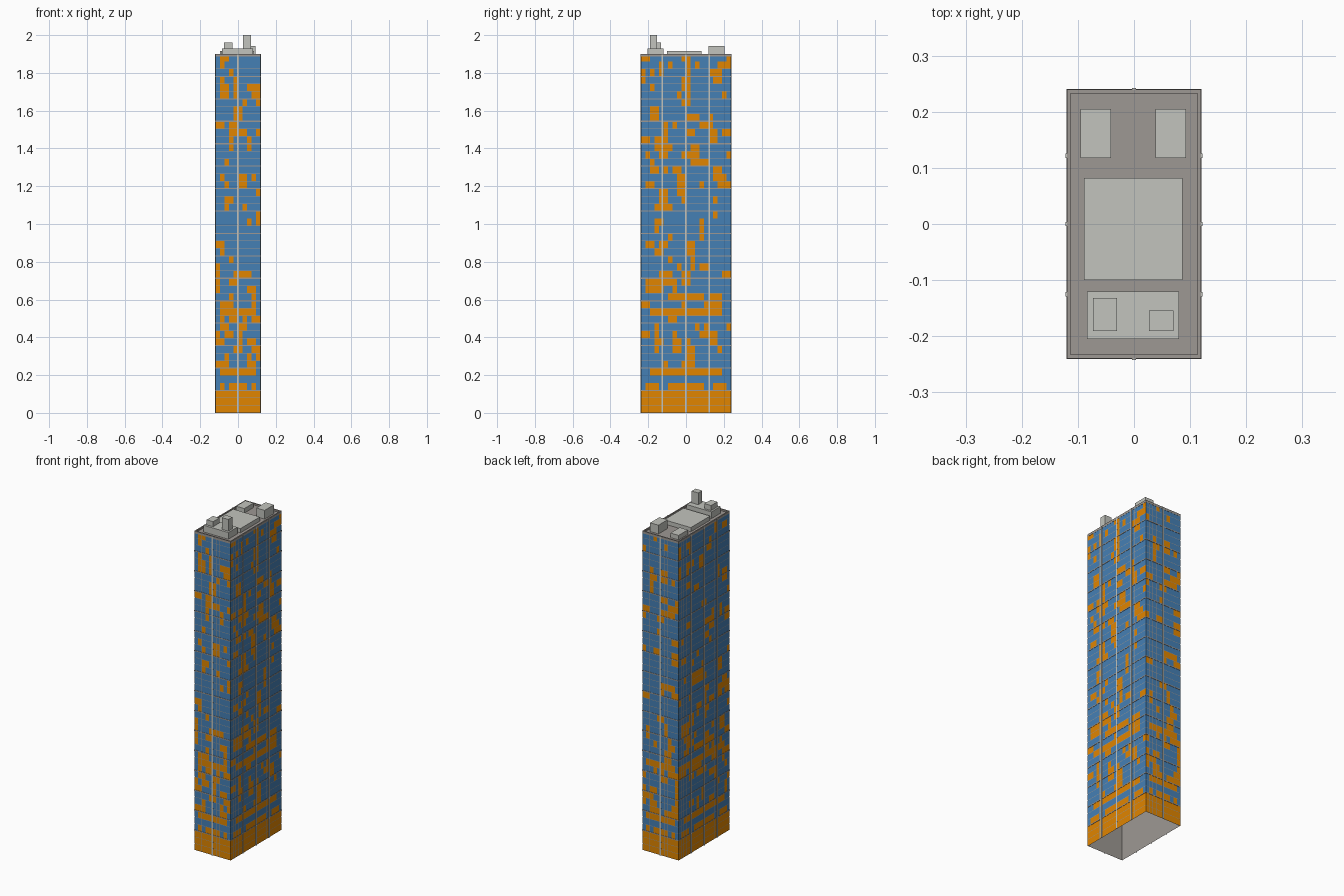
import bpy, bmesh, random
from mathutils import Vector

if "Cube" in bpy.data.objects:
    bpy.data.objects.remove(bpy.data.objects["Cube"])

random.seed(11)
HX, HY, H = 0.119, 0.239, 1.9     # half width, half depth, wall height
ROOF = 1.89
LEVELS, ROWS = 16, 48
RH = H / ROWS


def material(name, rgb):
    m = bpy.data.materials.new(name)
    m.diffuse_color = (*rgb, 1)
    m.use_nodes = True
    m.node_tree.nodes["Principled BSDF"].inputs["Base Color"].default_value = m.diffuse_color
    return m


blue = material("blue glass", (0.06, 0.215, 0.46))
orange = material("orange glass", (0.75, 0.235, 0.0))
grey = material("warm grey", (0.34, 0.315, 0.295))
light = material("light grey", (0.54, 0.55, 0.51))


def finish(name, bm, *mats):
    me = bpy.data.meshes.new(name)
    bm.to_mesh(me)
    bm.free()
    for m in mats:
        me.materials.append(m)
    ob = bpy.data.objects.new(name, me)
    bpy.context.collection.objects.link(ob)
    return ob


def add_box(bm, x0, x1, y0, y1, z0, z1, skip=None):
    vs = bmesh.ops.create_cube(bm, size=1)["verts"]
    for v in vs:
        v.co = ((x0 + x1) / 2 + v.co.x * (x1 - x0),
                (y0 + y1) / 2 + v.co.y * (y1 - y0),
                (z0 + z1) / 2 + v.co.z * (z1 - z0))
    if skip:  # drop the face pointing along skip
        bm.normal_update()
        faces = {f for v in vs for f in v.link_faces}
        bmesh.ops.delete(bm, geom=[f for f in faces if f.normal.dot(Vector(skip)) > 0.9],
                         context="FACES_ONLY")


def add_ring(bm, z0, z1, out, inn):
    """Rectangular frame round the tower; out and inn are offsets from the wall."""
    ox, oy, ix, iy = HX + out, HY + out, HX - inn, HY - inn
    for s in (-1, 1):
        add_box(bm, *sorted((s * ix, s * ox)), -oy, oy, z0, z1)
        add_box(bm, -ix, ix, *sorted((s * iy, s * oy)), z0, z1)


# Core: walls and roof, open underneath
bm = bmesh.new()
add_box(bm, -HX + .0012, HX - .0012, -HY + .0012, HY - .0012, 0, ROOF, skip=(0, 0, -1))
finish("core", bm, grey)


def lit_grid(cols):
    """Orange window pattern: full base, stripes low down, small blocks above."""
    g = [[False] * cols for _ in range(ROWS)]
    for r in range(5, ROWS):
        chance = 0.17 if r < 20 else 0.13
        for c in range(cols):
            if g[r][c] or random.random() > chance:
                continue
            w, tall = random.choice((1, 1, 2, 2)), random.choice((1, 1, 2))
            for rr in range(r, min(ROWS, r + tall)):
                for cc in range(c, min(cols, c + w)):
                    g[rr][cc] = True
    for c in range(cols):
        edge = min(c, cols - 1 - c) / cols
        for r in range(3):
            g[r][c] = True
        g[3][c] = edge >= 0.28 or 0.04 < edge < 0.17
        g[4][c] = False
        g[5][c] = edge > 0.08
        if 0.08 < edge:
            g[13][c] = True
        if cols > 10 and 0.28 < edge:
            g[15][c] = True
    return g


# Window panes on all four sides
GU, GZ = 0.0005, 0.0012
for name, n, half, dist in (("front", (0, -1), HX, HY), ("back", (0, 1), HX, HY),
                            ("right", (1, 0), HY, HX), ("left", (-1, 0), HY, HX)):
    normal = Vector((*n, 0))
    side = Vector((-n[1], n[0], 0))
    cols = round(2 * half / 0.024)
    cw = 2 * half / cols
    lit = lit_grid(cols)
    bm = bmesh.new()
    for r in range(ROWS):
        for c in range(cols):
            u0, u1 = -half + c * cw + GU, -half + (c + 1) * cw - GU
            z0, z1 = r * RH + GZ, (r + 1) * RH - GZ
            f = bm.faces.new([bm.verts.new(normal * dist + side * u + Vector((0, 0, z)))
                              for u, z in ((u0, z0), (u1, z0), (u1, z1), (u0, z1))])
            f.material_index = int(lit[r][c])
    finish(name + "_windows", bm, blue, orange)

# Floor bands
bm = bmesh.new()
for i in range(1, LEVELS):
    z = i * H / LEVELS
    add_ring(bm, z - 0.003, z + 0.003, 0.0015, 0.001)
finish("floor_bands", bm, grey)

# Parapet
bm = bmesh.new()
add_ring(bm, ROOF - 0.004, H, 0.0008, 0.006)
finish("parapet", bm, grey)

# Vertical piers
bm = bmesh.new()
for s in (-1, 1):
    add_box(bm, -.004, .004, *sorted((s * (HY - .001), s * (HY + .003))), 0, H)
    for y in (-0.125, 0, 0.122):
        add_box(bm, *sorted((s * (HX - .001), s * (HX + .003))), y - .004, y + .004, 0, H)
finish("piers", bm, light)

# Rooftop plant
for name, b in {
    "back_left_unit": (-.095, -.041, .118, .205, ROOF, 1.917),
    "back_right_unit": (.038, .093, .118, .205, ROOF, 1.942),
    "centre_deck": (-.089, .086, -.10, .082, ROOF, 1.915),
    "front_deck": (-.084, .08, -.205, -.12, ROOF, 1.93),
    "short_vent": (-.073, -.03, -.191, -.132, 1.93, 1.96),
    "tall_vent": (.027, .07, -.191, -.154, 1.93, 2.0),
}.items():
    bm = bmesh.new()
    add_box(bm, *b)
    finish(name, bm, light)
